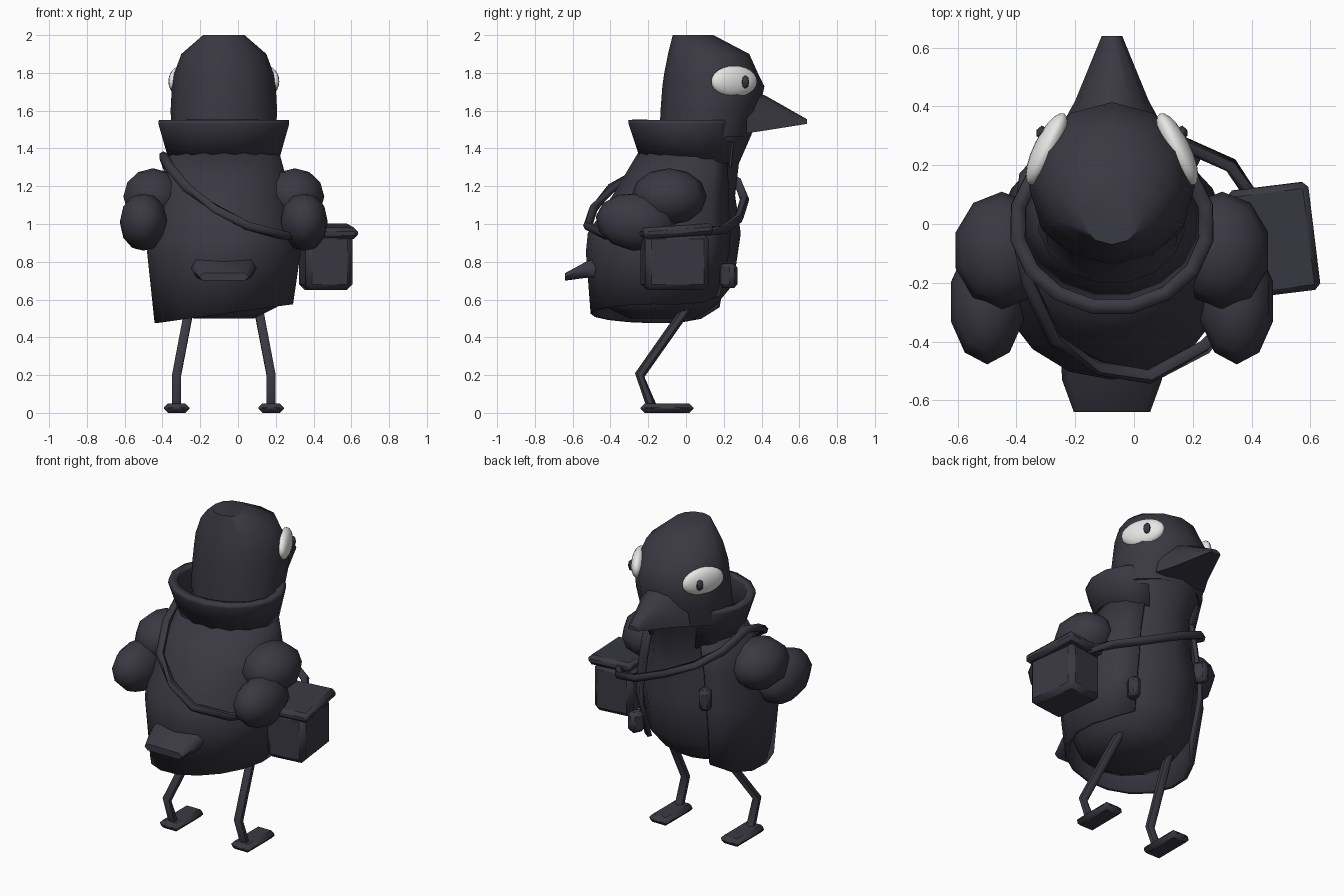
import bpy, bmesh, math
from mathutils import Vector, Matrix

old = bpy.data.objects.get("Cube")
if old:
    bpy.data.objects.remove(old, do_unlink=True)

CX = -0.075  # the bird's middle, offset by the bag at its side


def material(name, color):
    m = bpy.data.materials.new(name)
    m.use_nodes = True
    m.diffuse_color = (*color, 1)
    bsdf = next(n for n in m.node_tree.nodes if n.type == 'BSDF_PRINCIPLED')
    bsdf.inputs["Base Color"].default_value = (*color, 1)
    return m


DARK = material("dark slate", (0.042, 0.041, 0.056))
WHITE = material("eye white", (0.8, 0.8, 0.78))


def finish(name, bm, mat=DARK, angle=60):
    mesh = bpy.data.meshes.new(name)
    bm.to_mesh(mesh)
    bm.free()
    mesh.materials.append(mat)
    ob = bpy.data.objects.new(name, mesh)
    bpy.context.collection.objects.link(ob)
    bpy.ops.object.select_all(action='DESELECT')
    ob.select_set(True)
    bpy.context.view_layer.objects.active = ob
    bpy.ops.object.shade_smooth_by_angle(angle=math.radians(angle))
    return ob


def skin(bm, rows, closed=True, caps=True):
    """Bridge rows of points with quads."""
    vs = [[bm.verts.new(p) for p in row] for row in rows]
    n = len(vs[0])
    for a, b in zip(vs, vs[1:]):
        for i in range(n if closed else n - 1):
            j = (i + 1) % n
            bm.faces.new((a[i], a[j], b[j], b[i]))
    if caps:
        bm.faces.new(vs[0][::-1])
        bm.faces.new(vs[-1])
        bmesh.ops.recalc_face_normals(bm, faces=bm.faces)


def ring(z, rx, back, front, gap=0, n=12):
    """Oval ring; a gap in degrees leaves it open at the breast."""
    start, sweep = math.radians(90 + gap), math.radians(360 - 2 * gap)
    count = n + 1 if gap else n
    y, ry = (back + front) / 2, (front - back) / 2
    return [Vector((CX + rx * math.cos(start + sweep * i / n),
                    y + ry * math.sin(start + sweep * i / n), z)) for i in range(count)]


def ball(name, center, radii, rot=None, mat=DARK, u=12, v=8):
    bm = bmesh.new()
    m = Matrix.Translation(center) @ (rot or Matrix()) @ Matrix.Diagonal((*radii, 1))
    bmesh.ops.create_uvsphere(bm, u_segments=u, v_segments=v, radius=1, matrix=m)
    return finish(name, bm, mat)


def box(name, center, size, rot=None, bevel=0.02, angle=40):
    bm = bmesh.new()
    m = Matrix.Translation(center) @ (rot or Matrix()) @ Matrix.Diagonal((*size, 1))
    bmesh.ops.create_cube(bm, size=1, matrix=m)
    bmesh.ops.bevel(bm, geom=bm.edges[:], offset=bevel, segments=1, affect='EDGES')
    return finish(name, bm, angle=angle)


def tube(name, points, radius, sides=6):
    """Jointed tube with mitred bends."""
    pts = [Vector(p) for p in points]
    rows = []
    for i, p in enumerate(pts):
        t = (pts[min(i + 1, len(pts) - 1)] - pts[max(i - 1, 0)]).normalized()
        side = t.cross(Vector((1, 0, 0) if abs(t.x) < 0.7 else (0, 0, 1))).normalized()
        up = t.cross(side)
        rows.append([p + radius * (side * math.cos(k * math.tau / sides)
                                   + up * math.sin(k * math.tau / sides)) for k in range(sides)])
    bm = bmesh.new()
    skin(bm, rows)
    return finish(name, bm)


def loft(name, rows):
    bm = bmesh.new()
    skin(bm, rows)
    return finish(name, bm)


def shell(name, rows, thickness):
    bm = bmesh.new()
    skin(bm, rows, closed=False, caps=False)
    ob = finish(name, bm)
    mod = ob.modifiers.new("cloth", 'SOLIDIFY')
    mod.thickness, mod.offset = thickness, -1
    return ob


# Body and head
loft("body", [ring(*r) for r in (
    (0.50, 0.16, -0.30, 0.05), (0.56, 0.28, -0.42, 0.15), (0.68, 0.35, -0.47, 0.25),
    (0.95, 0.37, -0.48, 0.29), (1.15, 0.31, -0.35, 0.26), (1.32, 0.25, -0.2, 0.28),
    (1.48, 0.26, -0.14, 0.35))])
loft("head", [ring(*r) for r in (
    (1.46, 0.275, -0.14, 0.34), (1.6, 0.282, -0.135, 0.39), (1.73, 0.275, -0.125, 0.415),
    (1.8, 0.262, -0.115, 0.38), (1.9, 0.225, -0.095, 0.335), (2.0, 0.11, -0.07, 0.145))])

# Coat open at the breast, with a slanting hem
coat = [ring(*r, 36, 14) for r in (
    (0.525, 0.37, -0.505, 0.25), (0.85, 0.41, -0.53, 0.31), (0.95, 0.40, -0.52, 0.315),
    (1.15, 0.36, -0.39, 0.29), (1.4, 0.29, -0.24, 0.27))]
for p in coat[0]:
    p.z += 0.137 * (p.x - CX) + 0.5 * max(0, p.y - 0.05)
shell("coat", coat, 0.025)

# Flared collar
collar = [ring(*r, 32, 13) for r in (
    (1.35, 0.30, -0.25, 0.28), (1.53, 0.352, -0.31, 0.31), (1.55, 0.35, -0.312, 0.31))]
for p in collar[0]:
    p.z -= 0.4 * max(0, p.y - 0.12)
shell("collar", collar, 0.05)

# Beak: domed on top, flat below
beak = []
for y, half, low, high in ((0.32, 0.18, 1.48, 1.71), (0.42, 0.125, 1.495, 1.68),
                           (0.64, 0.035, 1.53, 1.555)):
    beak.append([Vector((CX + half * math.cos(a), y, low + (high - low) * math.sin(a)))
                 for a in (math.pi * k / 6 for k in range(7))])
loft("beak", beak)

# Tail wedge
tail = []
for y, half, low, high in ((-0.42, 0.175, 0.72, 0.84), (-0.53, 0.17, 0.715, 0.80),
                           (-0.64, 0.13, 0.70, 0.74)):
    tail.append([Vector((CX + s * half, y, z)) for s, z in (
        (-0.85, low), (0.85, low), (1, (low + high) / 2), (0.85, high), (-0.85, high),
        (-1, (low + high) / 2))])
loft("tail", tail)

# Paired parts
for s, side in ((1, "left"), (-1, "right")):
    turn = Matrix.Rotation(s * math.radians(-64), 4, 'Z')
    ball(f"{side}_eye", (CX + s * 0.222, 0.255, 1.755), (0.135, 0.045, 0.083), turn, WHITE, 20, 12)
    ball(f"{side}_pupil", (CX + s * 0.24, 0.313, 1.752), (0.023, 0.018, 0.035), turn, DARK, 6, 4)
    ball(f"{side}_upper_arm", (CX + s * 0.375, -0.09, 1.145), (0.165, 0.2, 0.15), u=10, v=6)
    ball(f"{side}_lower_arm", (CX + s * 0.425, -0.265, 1.01), (0.13, 0.215, 0.152),
         Matrix.Rotation(math.radians(-8), 4, 'X'), u=10, v=6)
    tube(f"{side}_leg", [(CX + s * x, y, z) for x, y, z in (
        (0.17, 0.05, 0.62), (0.25, -0.245, 0.2), (0.25, -0.18, 0.03))], 0.027)
    box(f"{side}_foot", (CX + s * 0.25, -0.1, 0.025), (0.135, 0.28, 0.05), bevel=0.022)

# Coat buttons
box("lower_button", (0.19, 0.225, 0.725), (0.07, 0.09, 0.13), Matrix.Rotation(-0.5, 4, 'Z'))
box("upper_button", (-0.30, 0.235, 1.0), (0.07, 0.09, 0.13), Matrix.Rotation(0.5, 4, 'Z'))

# Shoulder bag with lid
spin = Matrix.Rotation(math.radians(7), 4, 'Z')
box("bag", (0.465, -0.06, 0.8), (0.25, 0.34, 0.3), spin, 0.03)
box("bag_lid", (0.475, -0.055, 0.962), (0.28, 0.37, 0.06),
    spin @ Matrix.Rotation(math.radians(4), 4, 'X'))

# Strap: round the back, over the shoulder and across the breast to the bag
tube("bag_strap", [
    (0.42, -0.22, 0.93), (0.24, -0.42, 0.94), (0.05, -0.52, 0.99), (-0.12, -0.49, 1.08),
    (-0.27, -0.395, 1.19), (-0.36, -0.2, 1.3), (-0.395, -0.04, 1.36), (-0.37, 0.16, 1.29),
    (-0.26, 0.275, 1.22), (-0.075, 0.31, 1.13), (0.15, 0.28, 1.03), (0.33, 0.2, 0.97),
    (0.41, 0.08, 0.96)], 0.025)
